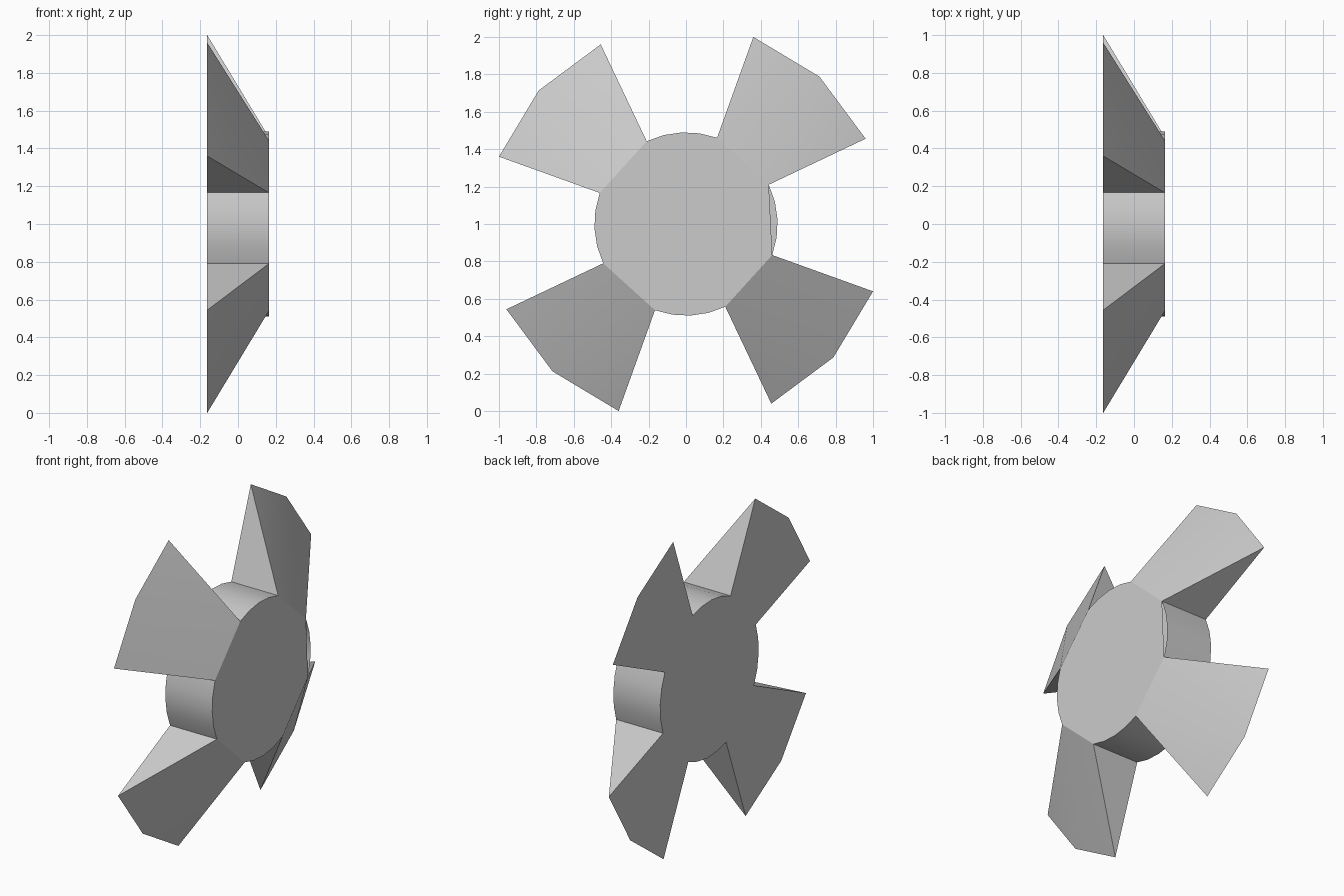
import bpy, bmesh, math

if "Cube" in bpy.data.objects:
    bpy.data.objects.remove(bpy.data.objects["Cube"])

HUB_R, TIP_R, HALF = 0.49, 1.063, 0.163
MID, SPAN = 47.8, 22.4          # blade centre angle and half width, degrees
ARC_STEPS = 4


def point(x, r, deg):
    a = math.radians(deg)
    return (x, r * math.cos(a), 1 + r * math.sin(a))


def finish(name, bm, angle=30):
    bmesh.ops.remove_doubles(bm, verts=bm.verts, dist=1e-5)
    me = bpy.data.meshes.new(name)
    bm.to_mesh(me)
    bm.free()
    ob = bpy.data.objects.new(name, me)
    bpy.context.collection.objects.link(ob)
    bpy.ops.object.select_all(action='DESELECT')
    ob.select_set(True)
    bpy.context.view_layer.objects.active = ob
    bpy.ops.object.shade_smooth_by_angle(angle=math.radians(angle))
    return ob


def face(bm, coords):
    return bm.faces.new([bm.verts.new(c) for c in coords])


# hub: curved rim between the blades, straight across each blade root
bm = bmesh.new()
back, front = [], []
for i in range(4):
    start = MID + SPAN + 90 * i
    step = (90 - 2 * SPAN) / ARC_STEPS
    angles = [start + step * k for k in range(ARC_STEPS + 1)]
    back += angles
    # the front cap is cut straight across on the +y side
    front += [angles[0], angles[-1]] if i == 3 else angles
    for a, b in zip(angles, angles[1:]):
        face(bm, [point(-HALF, HUB_R, a), point(-HALF, HUB_R, b),
                  point(HALF, HUB_R, b), point(HALF, HUB_R, a)])
face(bm, [point(HALF, HUB_R, a) for a in front])
face(bm, [point(-HALF, HUB_R, a) for a in reversed(back)])
for f in bm.faces:
    f.normal_update()
    c = f.calc_center_median()
    if f.normal.dot((c.x, c.y, c.z - 1)) < 0:
        f.normal_flip()
finish("hub", bm)

# blades: flat back, sloping front, triangular side walls
for i in range(4):
    mid = MID + 90 * i
    lo, hi = mid - SPAN, mid + SPAN
    f0, f1 = point(HALF, HUB_R, lo), point(HALF, HUB_R, hi)
    b0, b1 = point(-HALF, HUB_R, lo), point(-HALF, HUB_R, hi)
    t0, tm, t1 = (point(-HALF, TIP_R, a) for a in (lo, mid, hi))
    bm = bmesh.new()
    for coords in ([f0, t0, tm], [f0, tm, f1], [f1, tm, t1],
                   [b0, b1, t1, tm, t0], [f0, b0, t0], [f1, t1, b1]):
        face(bm, coords)
    finish(f"blade_{i + 1}", bm)
